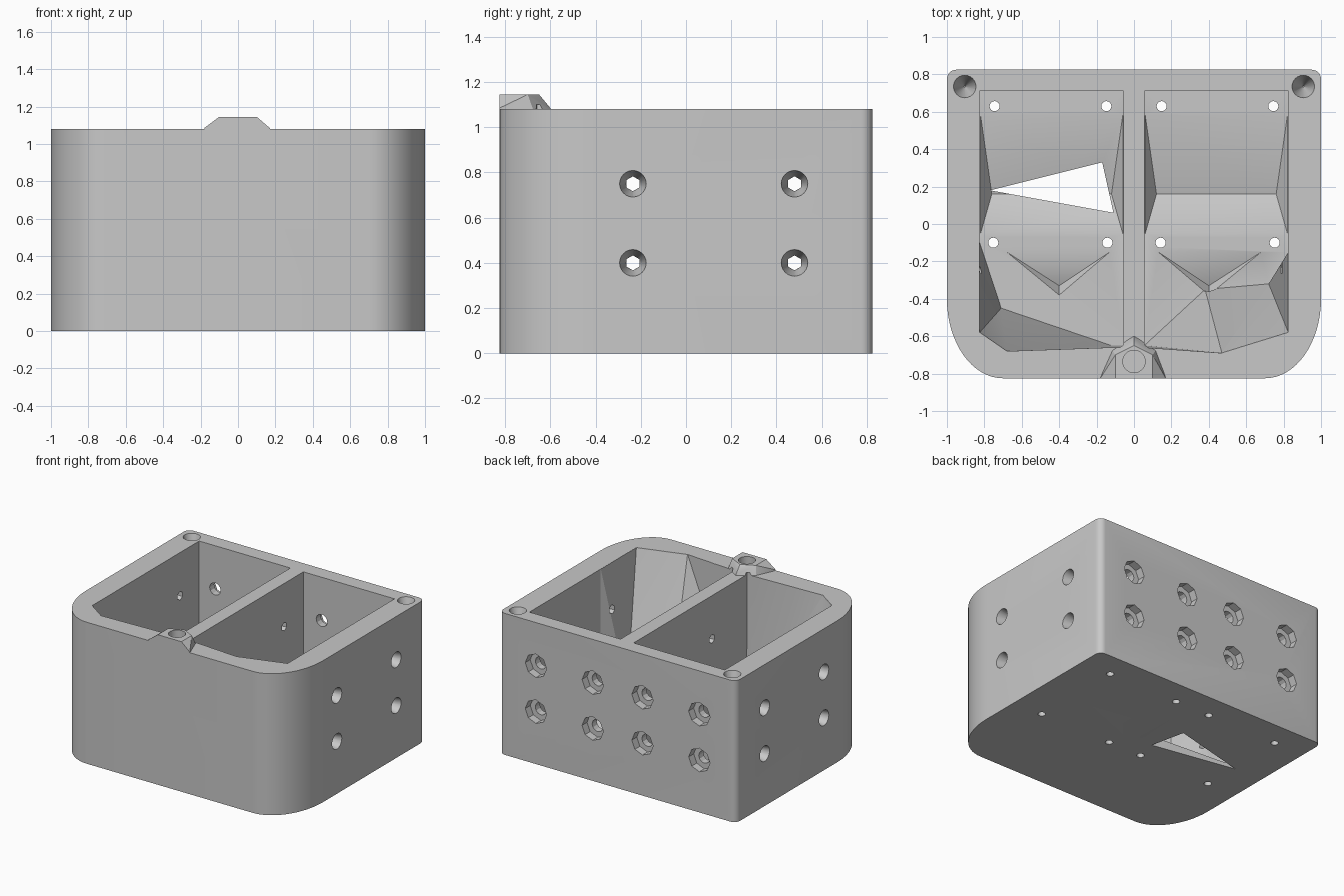
import bpy, bmesh, math
from mathutils import Vector

if "Cube" in bpy.data.objects:
    bpy.data.objects.remove(bpy.data.objects["Cube"], do_unlink=True)

TOP, BACK, FLOOR = 1.08, 0.825, 0.12

grey = bpy.data.materials.new("plain grey")
grey.use_nodes = True
grey.diffuse_color = (0.58, 0.58, 0.58, 1)
grey.node_tree.nodes["Principled BSDF"].inputs["Base Color"].default_value = grey.diffuse_color


def make(name, bm):
    bmesh.ops.recalc_face_normals(bm, faces=bm.faces)
    mesh = bpy.data.meshes.new(name)
    bm.to_mesh(mesh)
    bm.free()
    mesh.materials.append(grey)
    obj = bpy.data.objects.new(name, mesh)
    bpy.context.collection.objects.link(obj)
    return obj


def loft(name, low, high, z0, z1):
    """Solid between two outlines with the same number of points."""
    bm = bmesh.new()
    a = [bm.verts.new((x, y, z0)) for x, y in low]
    b = [bm.verts.new((x, y, z1)) for x, y in high]
    bm.faces.new(a)
    bm.faces.new(b)
    n = len(a)
    for i in range(n):
        j = (i + 1) % n
        bm.faces.new((a[i], a[j], b[j], b[i]))
    bmesh.ops.triangulate(bm, faces=[f for f in bm.faces if len(f.verts) == 4 and low != high])
    return make(name, bm)


def hull(name, points):
    bm = bmesh.new()
    verts = [bm.verts.new(p) for p in points]
    out = bmesh.ops.convex_hull(bm, input=verts)
    loose = {g for g in out["geom_interior"] + out["geom_unused"]
             if isinstance(g, bmesh.types.BMVert)}
    bmesh.ops.delete(bm, geom=list(loose), context="VERTS")
    return make(name, bm)


def rod(name, start, end, r0, r1, sides):
    """Cylinder or cone from start to end."""
    start, end = Vector(start), Vector(end)
    axis = end - start
    mat = axis.to_track_quat("Z", "Y").to_matrix().to_4x4()
    mat.translation = (start + end) / 2
    bm = bmesh.new()
    bmesh.ops.create_cone(bm, cap_ends=True, segments=sides, radius1=r0,
                          radius2=r1, depth=axis.length, matrix=mat)
    return make(name, bm)


def combine(tool, operation="DIFFERENCE"):
    mod = body.modifiers.new("cut", "BOOLEAN")
    mod.operation, mod.solver, mod.object = operation, "EXACT", tool
    bpy.context.view_layer.objects.active = body
    bpy.ops.object.modifier_apply(modifier=mod.name)
    bpy.data.objects.remove(tool, do_unlink=True)


def corner(cx, cy, rx, ry, start, steps):
    return [(cx + rx * math.cos(math.radians(start + 90 * i / steps)),
             cy + ry * math.sin(math.radians(start + 90 * i / steps)))
            for i in range(steps + 1)]


# Outer housing: tight back corners, broad front corners
outline = (corner(0.95, BACK - 0.05, 0.05, 0.05, 0, 6)
           + corner(-0.95, BACK - 0.05, 0.05, 0.05, 90, 6)
           + corner(-0.70, -0.40, 0.30, 0.425, 180, 16)
           + corner(0.70, -0.40, 0.30, 0.425, 270, 16))
body = loft("housing", outline, outline, 0, TOP)

# Mounting boss on the front rim
boss = [(-0.18, -BACK, 1.06), (0.17, -BACK, 1.06), (0.12, -0.67, 1.06), (-0.12, -0.67, 1.06),
        (0, -0.60, 1.06), (-0.18, -BACK, 1.085), (0.17, -BACK, 1.085), (0, -0.60, 1.085),
        (-0.10, -BACK, 1.145), (0.10, -BACK, 1.145), (0.10, -0.70, 1.145),
        (-0.10, -0.70, 1.145), (0, -0.65, 1.145)]
combine(hull("boss", boss), "UNION")

# Two pockets with faceted front walls
right_low = [(0.055, 0.71), (0.055, -0.65), (0.38, -0.35), (0.72, -0.32), (0.825, -0.15), (0.825, 0.71)]
right_high = [(0.055, 0.71), (0.055, -0.66), (0.47, -0.69), (0.825, -0.58), (0.825, -0.15), (0.825, 0.71)]
left_low = [(-0.055, 0.71), (-0.055, -0.65), (-0.12, -0.65), (-0.71, -0.45), (-0.825, -0.10), (-0.825, 0.71)]
left_high = [(-0.055, 0.71), (-0.055, -0.66), (-0.12, -0.66), (-0.68, -0.68), (-0.825, -0.58), (-0.825, 0.71)]
# The walls stay straight above the rim so the openings keep their shape
for low, high in ((right_low, right_high), (left_low, left_high)):
    combine(loft("pocket", low, high, FLOOR, TOP + 0.002))
    combine(loft("opening", high, high, TOP - 0.001, TOP + 0.02))

# Sunken floor valleys between the raised screw strips
for s in (1, -1):
    rim = [(s * x, y, z) for x in (0.06, 0.82) for y in (-0.05, 0.58) for z in (FLOOR, 0.2)]
    combine(hull("valley", rim + [(s * 0.12, 0.16, 0.03), (s * 0.76, 0.16, 0.03)]))
    rim = [(s * x, -0.15, z) for x in (0.13, 0.68) for z in (FLOOR, 0.16)]
    combine(hull("front_dip", rim + [(s * 0.4, -0.33, 0.04), (s * 0.4, -0.38, FLOOR),
                                     (s * 0.4, -0.36, 0.16)]))

# Open gap in one floor, shallow hollow beneath the other
gap = [(-0.77, 0.18), (-0.11, 0.06), (-0.17, 0.33)]
combine(loft("floor_gap", gap, gap, -0.1, 0.2))
hollow = [(x, y, z) for x, y in ((0.81, 0.21), (0.02, -0.05), (0.02, 0.40)) for z in (0, -0.05)]
combine(hull("under_hollow", hollow + [(0.3, 0.17, 0.025)]))

# Floor screw holes
for s in (1, -1):
    for x, y in ((0.745, 0.63), (0.148, 0.63), (0.752, -0.10), (0.142, -0.10)):
        combine(rod("floor_hole", (s * x, y, -0.1), (s * x, y, 0.4), 0.027, 0.027, 16))

# Countersunk side holes through both walls and the divider
for z in (0.40, 0.75):
    for y in (-0.235, 0.48):
        combine(rod("side_hole", (-1.1, y, z), (1.1, y, z), 0.033, 0.033, 6))
        for s in (1, -1):
            combine(rod("countersink", (s * 1.01, y, z), (s * 0.87, y, z), 0.061, 0.03, 24))

    # Back holes with octagonal counterbores
    for x in (-0.69, -0.21, 0.21, 0.69):
        combine(rod("back_hole", (x, 0.9, z), (x, 0.65, z), 0.047, 0.047, 12))
        combine(rod("counterbore", (x, 0.9, z), (x, 0.765, z), 0.09, 0.09, 8))

# Conical corner sockets and the boss socket
for s in (1, -1):
    combine(rod("corner_socket", (s * 0.905, 0.735, TOP + 0.01), (s * 0.905, 0.735, TOP - 0.2),
                0.063, 0.004, 24))
combine(rod("boss_socket", (0, -0.735, 1.2), (0, -0.735, 0.95), 0.06, 0.06, 24))

# Smooth rounded corners, crisp edges elsewhere
for obj in bpy.context.selected_objects:
    obj.select_set(False)
body.select_set(True)
bpy.context.view_layer.objects.active = body
bpy.ops.object.shade_smooth_by_angle(angle=math.radians(25))
